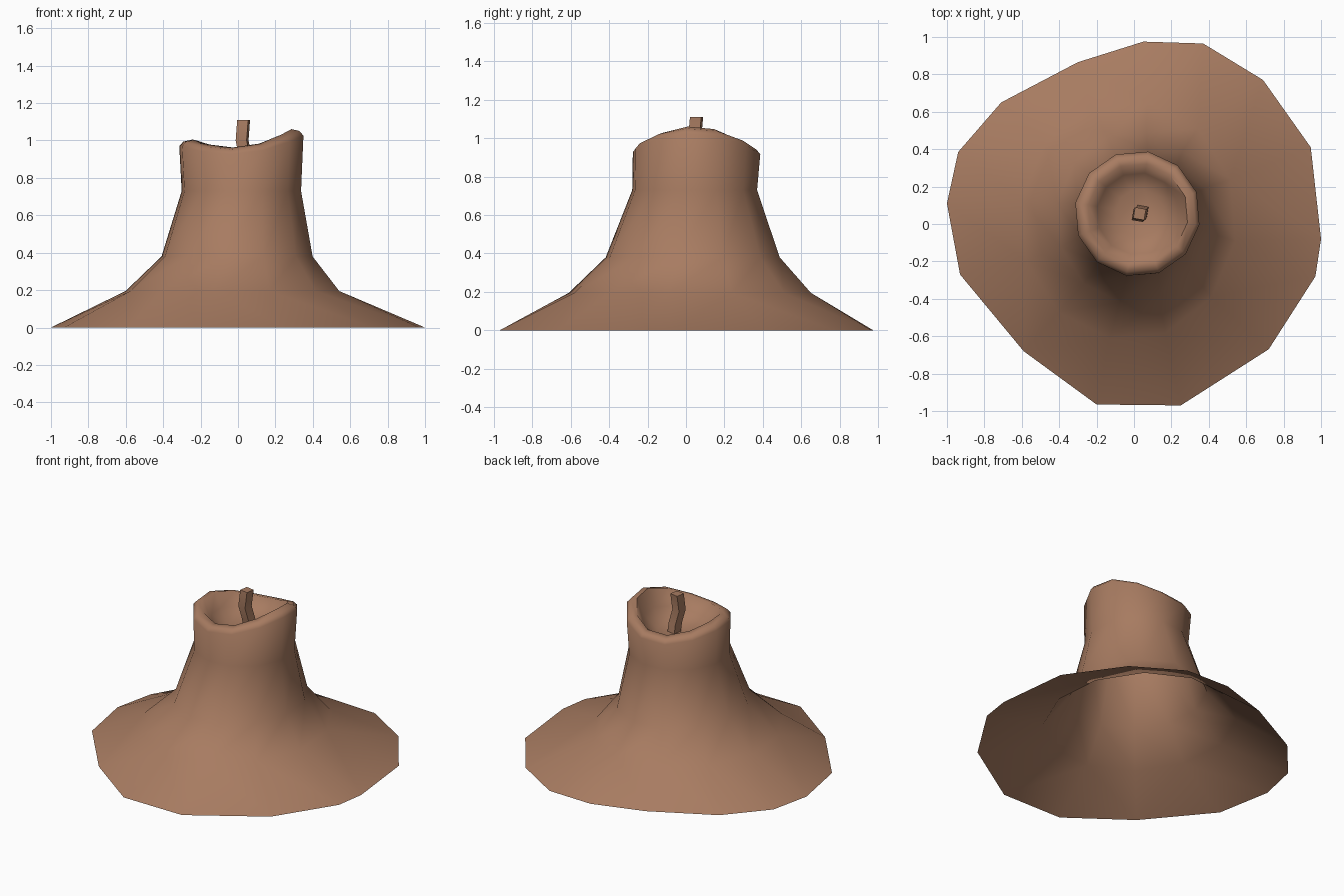
import bpy, bmesh, math
from mathutils import Vector

if "Cube" in bpy.data.objects:
    bpy.data.objects.remove(bpy.data.objects["Cube"])

wax = bpy.data.materials.new("brown wax")
wax.diffuse_color = (0.39, 0.20, 0.12, 1)
wax.use_nodes = True
wax.node_tree.nodes["Principled BSDF"].inputs["Base Color"].default_value = wax.diffuse_color

def finish(bm, name, angle):
    bmesh.ops.recalc_face_normals(bm, faces=bm.faces)
    me = bpy.data.meshes.new(name)
    bm.to_mesh(me)
    bm.free()
    ob = bpy.data.objects.new(name, me)
    bpy.context.collection.objects.link(ob)
    me.materials.append(wax)
    bpy.ops.object.select_all(action='DESELECT')
    ob.select_set(True)
    bpy.context.view_layer.objects.active = ob
    bpy.ops.object.shade_smooth_by_angle(angle=math.radians(angle))

def add_ring(bm, pts):
    vs = [bm.verts.new(p) for p in pts]
    return [bm.edges.new((vs[i - 1], vs[i])) for i in range(len(vs))]

def rim_height(a):
    # saddle-shaped melted rim: high on the sides, low at front and back
    return 0.995 + 0.027 * math.cos(a) + 0.04 * math.cos(2 * a) - 0.01 * math.sin(a)

def oval(cx, cy, rx, ry, z, wave=0):
    out = []
    for i in range(12):
        a = math.radians(20 + 30 * i)
        h = z + wave * (rim_height(a) - 1)
        out.append((cx + rx * math.cos(a), cy + ry * math.sin(a), h))
    return out

# Candle body: irregular puddle edge, flared sides, neck, rim and hollow
puddle = [(1.0, -.08), (.945, .41), (.69, .77), (.37, .965), (.05, .975),
          (-.3, .865), (-.71, .65), (-.94, .385), (-1.0, .11), (-.93, -.27),
          (-.59, -.68), (-.2, -.965), (.25, -.97), (.72, -.67), (.97, -.28)]
bm = bmesh.new()
rings = [add_ring(bm, [(x, y, 0) for x, y in puddle])]
for r in [(-.03, .02, .58, .64, .195), (-.005, .035, .41, .46, .38),
          (.018, .045, .324, .33, .73), (.018, .055, .337, .337, .965, 1),
          (.018, .055, .315, .315, .99, 1), (.02, .055, .27, .27, 1.0, 1),
          (.02, .055, .22, .22, .91, .6), (.03, .055, .13, .13, .85)]:
    rings.append(add_ring(bm, oval(*r)))
for a, b in zip(rings, rings[1:]):
    bmesh.ops.bridge_loops(bm, edges=a + b)
bmesh.ops.contextual_create(bm, geom=rings[-1])
finish(bm, "candle_body", 75)

# Wick: slightly bent four-sided stalk
bm = bmesh.new()
rings = []
for x, y, z in [(.045, .07, .82), (.04, .06, .91), (.022, .045, 1.0), (.03, .055, 1.11)]:
    rings.append(add_ring(bm, [(x + .042 * math.cos(math.radians(35 + 90 * k)),
                                y + .042 * math.sin(math.radians(35 + 90 * k)), z)
                               for k in range(4)]))
for a, b in zip(rings, rings[1:]):
    bmesh.ops.bridge_loops(bm, edges=a + b)
bmesh.ops.contextual_create(bm, geom=rings[-1])
finish(bm, "wick", 50)
